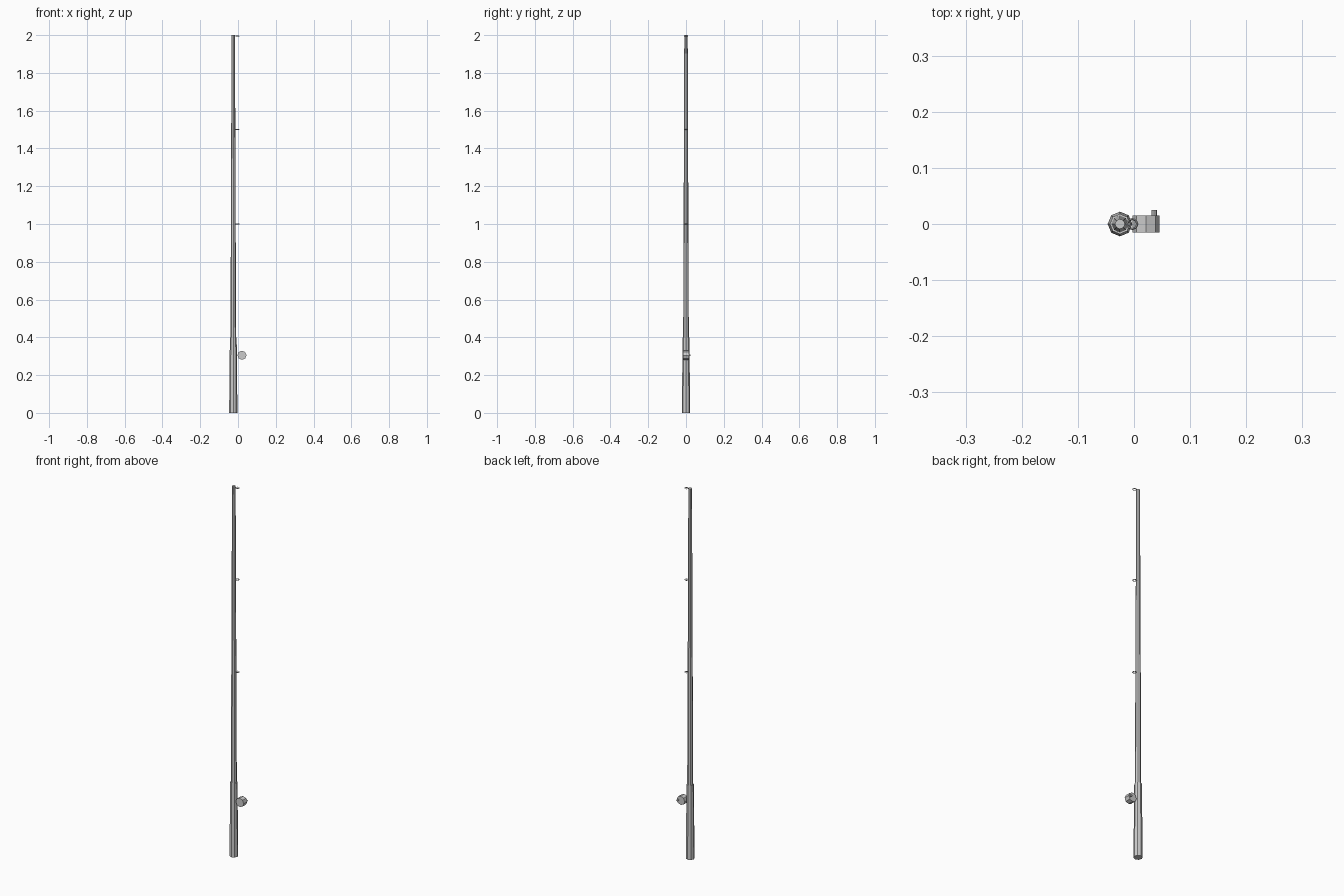
import bpy
from math import pi

if "Cube" in bpy.data.objects:
    bpy.data.objects.remove(bpy.data.objects["Cube"])

ROD_X = -0.025


def cone(name, x, z0, z1, r0, r1):
    bpy.ops.mesh.primitive_cone_add(vertices=8, radius1=r0, radius2=r1, depth=z1 - z0,
                                    location=(x, 0, (z0 + z1) / 2))
    bpy.context.object.name = name


def drum(name, x, z, y0, y1, r, sides=8):
    bpy.ops.mesh.primitive_cylinder_add(vertices=sides, radius=r, depth=y1 - y0,
                                        location=(x, (y0 + y1) / 2, z), rotation=(pi / 2, 0, 0))
    bpy.context.object.name = name


# Grip and tapering rod
cone("grip", ROD_X, 0, 0.4, 0.022, 0.018)
cone("rod", ROD_X, 0.39, 2.0, 0.015, 0.009)

# Reel with its crank knob
drum("reel", 0.021, 0.305, -0.015, 0.015, 0.024)
drum("crank_knob", 0.036, 0.305, 0.014, 0.025, 0.005)

# Line guide rings
for i, z in enumerate((1.0, 1.5, 1.995)):
    bpy.ops.mesh.primitive_torus_add(major_segments=8, minor_segments=4, major_radius=0.009,
                                     minor_radius=0.002, location=(-0.003, 0, z))
    bpy.context.object.name = f"line_guide_{i + 1}"
